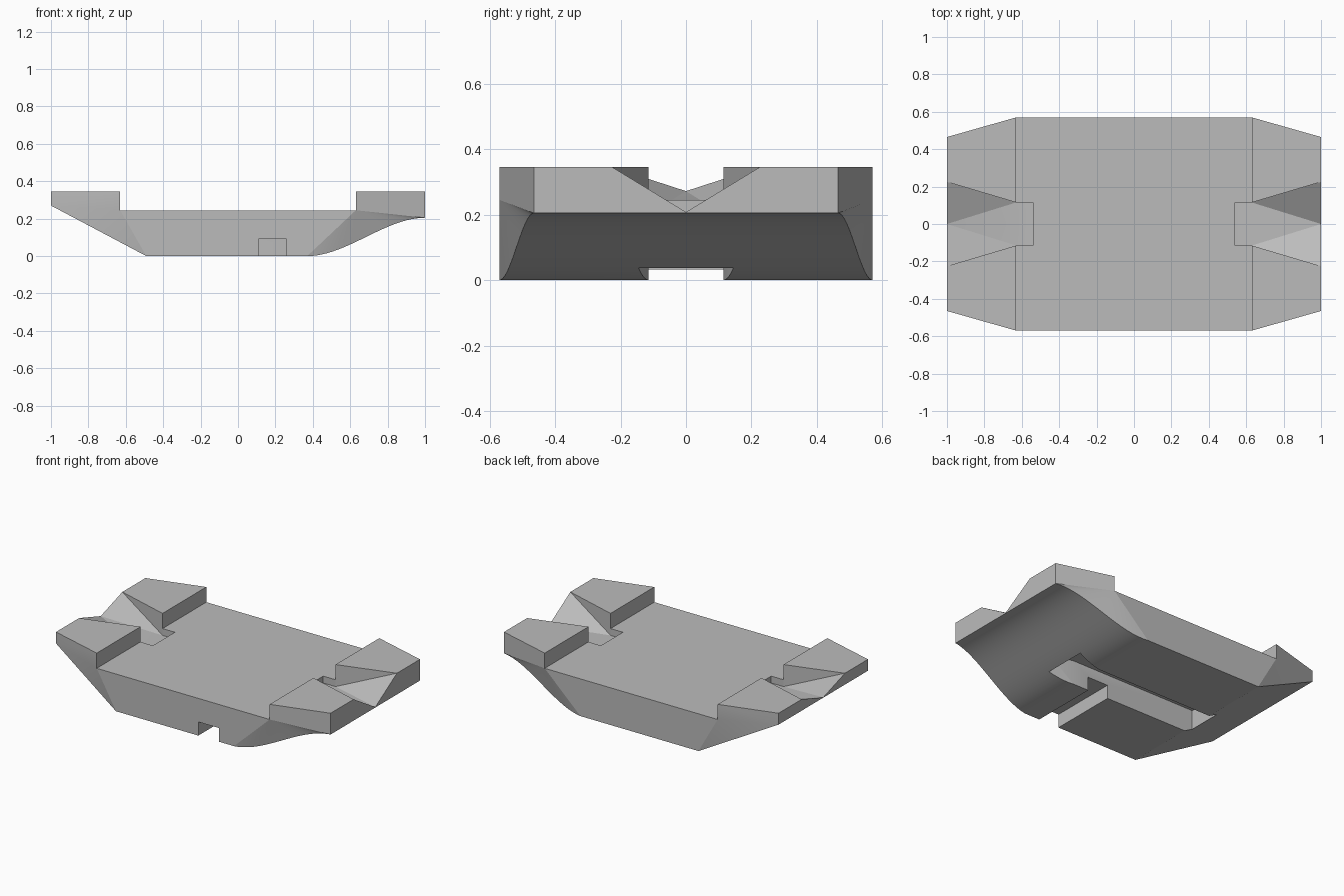
import bpy
import bmesh

cube = bpy.data.objects.get("Cube")
if cube:
    bpy.data.objects.remove(cube, do_unlink=True)

grey = bpy.data.materials.new("plain grey")
grey.use_nodes = True
colour = (0.5, 0.5, 0.5, 1)
grey.diffuse_color = colour
grey.node_tree.nodes["Principled BSDF"].inputs["Base Color"].default_value = colour


def make_object(name, faces):
    """Weld a list of faces, each a list of points, into one solid."""
    bm = bmesh.new()
    for pts in faces:
        bm.faces.new([bm.verts.new(p) for p in pts])
    bmesh.ops.remove_doubles(bm, verts=bm.verts, dist=0.0001)
    bmesh.ops.triangulate(bm, faces=[f for f in bm.faces if len(f.verts) == 4],
                          quad_method='SHORT_EDGE')
    bmesh.ops.recalc_face_normals(bm, faces=bm.faces)
    mesh = bpy.data.meshes.new(name)
    bm.to_mesh(mesh)
    bm.free()
    mesh.materials.append(grey)
    obj = bpy.data.objects.new(name, mesh)
    bpy.context.collection.objects.link(obj)
    return obj


def loft(name, sections):
    """Join closed sections of equal length and cap both ends."""
    n = len(sections[0])
    faces = [sections[0], sections[-1]]
    for a, b in zip(sections, sections[1:]):
        faces += [[a[i], a[(i + 1) % n], b[(i + 1) % n], b[i]] for i in range(n)]
    return make_object(name, faces)


def flip(p):
    return (p[0], -p[1], p[2])


def across(p, q):
    return [p, q, flip(q), flip(p)]


# Hull outline: half width at the middle and ends, deck and block heights
wide, narrow, deck, top = 0.57, 0.465, 0.245, 0.345
inner = 0.63

# Underside edge: straight ramp on one end, S-curved ramp on the other
rear_tip, rear_foot = (-1, narrow, 0.27), (-0.49, wide, 0)
curve = []
for i in range(25):
    t = i / 24
    curve.append((0.37 + 0.63 * t, wide + (narrow - wide) * t,
                  0.205 * t * t * (3 - 2 * t)))
path = [rear_tip, rear_foot] + curve

# Hull faces
faces = [across(p, q) for p, q in zip(path, path[1:])]
shoulder = {s: (s * inner, wide, deck) for s in (-1, 1)}
sides = [[rear_foot, curve[0], shoulder[1], shoulder[-1]],
         [rear_tip, rear_foot, shoulder[-1]]]
sides += [[shoulder[1], p, q] for p, q in zip(curve, curve[1:])]
faces.append(across(shoulder[-1], shoulder[1]))
for s, tip in ((-1, rear_tip), (1, curve[-1])):
    block_in, block_out = (s * inner, wide, top), (s, narrow, top)
    sides.append([shoulder[s], tip, block_out, block_in])
    faces += [across(tip, block_out), across(block_out, block_in),
              across(block_in, shoulder[s])]
faces += sides + [[flip(p) for p in f] for f in sides]
hull = make_object("hull", faces)


# V-floored channels through the raised end blocks
def channel(name, s, apex):
    stations = [(0.54, 0.115, 0.2, 0.2), (inner, 0.115, 0.2, 0.2),
                (1, 0.225, apex, top), (1.1, 0.225, apex, top)]
    return loft(name, [[(s * x, -h, edge), (s * x, 0, mid), (s * x, h, edge),
                        (s * x, h, 0.5), (s * x, -h, 0.5)]
                       for x, h, mid, edge in stations])


# Underside slot, flaring on the curved ramp, and the side notch into it
slot_half = [(-0.55, 0.115), (0.37, 0.115), (0.54, 0.145)]
slot_plan = slot_half + [(x, -y) for x, y in reversed(slot_half)]
notch_plan = [(0.11, -0.7), (0.26, -0.7), (0.26, -0.1), (0.11, -0.1)]


def prism(name, plan, height):
    return loft(name, [[(x, y, z) for x, y in plan] for z in (-0.1, height)])


cutters = [channel("rear_channel_cutter", -1, 0.272),
           channel("front_channel_cutter", 1, 0.208),
           prism("slot_cutter", slot_plan, 0.16),
           prism("notch_cutter", notch_plan, 0.09)]

bpy.ops.object.select_all(action='DESELECT')
bpy.context.view_layer.objects.active = hull
hull.select_set(True)
for cutter in cutters:
    cutter.hide_render = True
    mod = hull.modifiers.new(cutter.name, 'BOOLEAN')
    mod.operation = 'DIFFERENCE'
    mod.solver = 'EXACT'
    mod.object = cutter
    bpy.ops.object.modifier_apply(modifier=mod.name)
    bpy.data.objects.remove(cutter, do_unlink=True)

# Smooth the curved ramp while keeping the hard edges
bpy.ops.object.shade_smooth_by_angle(angle=0.2)
